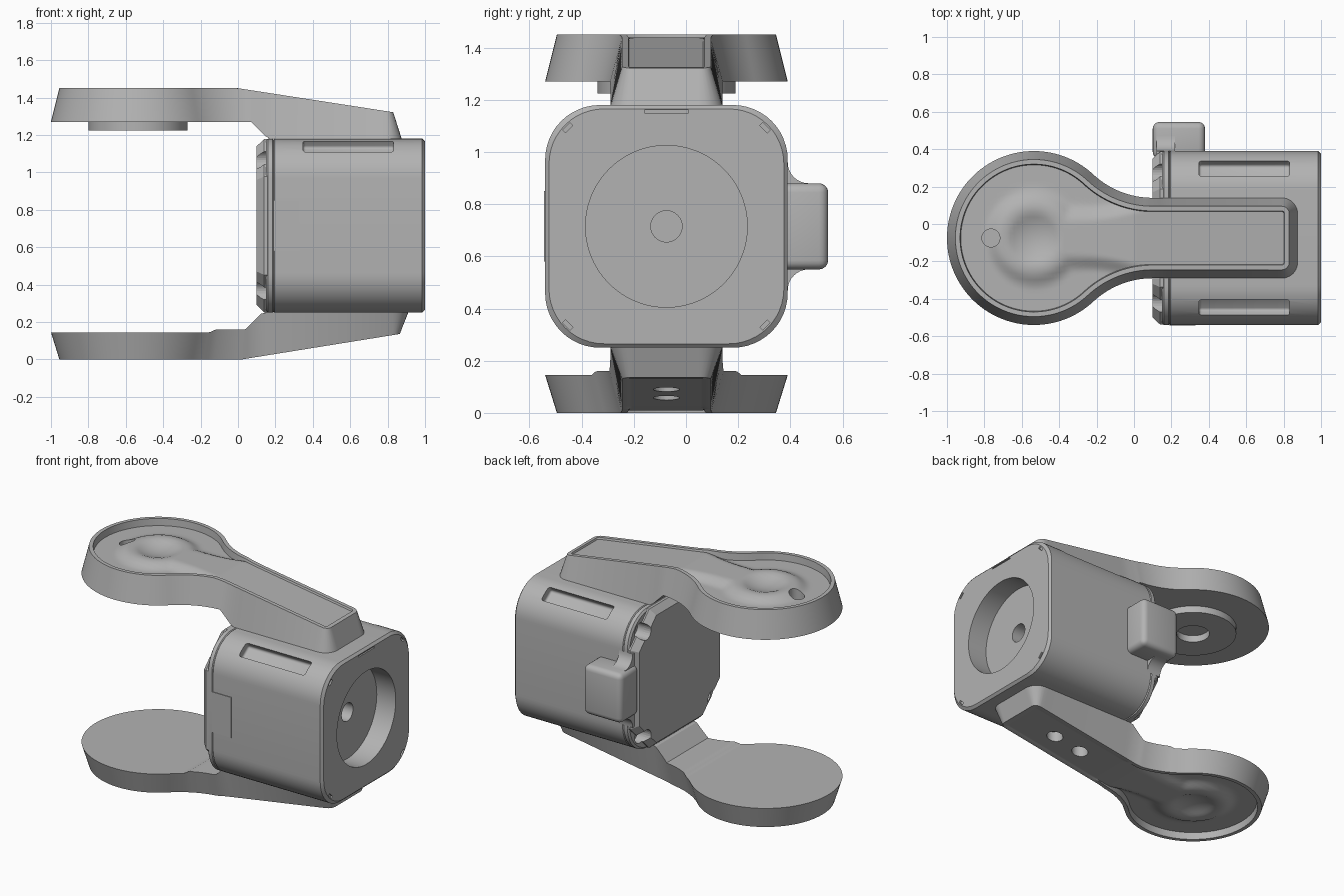
import bpy, bmesh
from math import pi, sin, cos, sqrt, acos, hypot, radians
from mathutils import Matrix, Vector

if "Cube" in bpy.data.objects:
    bpy.data.objects.remove(bpy.data.objects["Cube"])

grey = bpy.data.materials.new("machined grey")
grey.use_nodes = True
grey.diffuse_color = (0.45, 0.45, 0.45, 1)
grey.node_tree.nodes["Principled BSDF"].inputs["Base Color"].default_value = (0.45, 0.45, 0.45, 1)

CY, CZ = -0.075, 0.715      # axis of the housing
DISC_X = -0.535             # axis of the round arm heads


def finish(name, bm):
    bmesh.ops.remove_doubles(bm, verts=bm.verts, dist=1e-5)
    bmesh.ops.recalc_face_normals(bm, faces=bm.faces)
    mesh = bpy.data.meshes.new(name)
    bm.to_mesh(mesh)
    bm.free()
    mesh.materials.append(grey)
    ob = bpy.data.objects.new(name, mesh)
    bpy.context.collection.objects.link(ob)
    return ob


def smooth(ob, angle=30):
    bpy.ops.object.select_all(action='DESELECT')
    ob.select_set(True)
    bpy.context.view_layer.objects.active = ob
    bpy.ops.object.shade_smooth_by_angle(angle=radians(angle))


def loft(name, rings):
    """Skin rings of equal length and cap both ends."""
    bm = bmesh.new()
    rows = [[bm.verts.new(p) for p in r] for r in rings]
    n = len(rows[0])
    for a, b in zip(rows, rows[1:]):
        for i in range(n):
            bm.faces.new((a[i], a[(i + 1) % n], b[(i + 1) % n], b[i]))
    bm.faces.new(rows[0])
    bm.faces.new(rows[-1])
    return finish(name, bm)


def cylinder(name, centre, r, depth, axis='Z', seg=64):
    bm = bmesh.new()
    turn = Matrix.Rotation(pi / 2, 4, 'Y') if axis == 'X' else Matrix()
    bmesh.ops.create_cone(bm, cap_ends=True, segments=seg, radius1=r, radius2=r, depth=depth,
                          matrix=Matrix.Translation(centre) @ turn)
    return finish(name, bm)


def box(name, centre, size, tilt=0, bevel=0):
    bm = bmesh.new()
    bmesh.ops.create_cube(bm, size=1, matrix=Matrix.Translation(centre)
                          @ Matrix.Rotation(tilt, 4, 'X') @ Matrix.Diagonal((*size, 1)))
    if bevel:
        bmesh.ops.bevel(bm, geom=bm.edges[:], offset=bevel, segments=4, profile=0.5, affect='EDGES')
    return finish(name, bm)


def cut(ob, cutter):
    cutter.hide_render = True
    mod = ob.modifiers.new("cut", 'BOOLEAN')
    mod.operation, mod.solver, mod.object = 'DIFFERENCE', 'EXACT', cutter
    bpy.ops.object.select_all(action='DESELECT')
    bpy.context.view_layer.objects.active = ob
    bpy.ops.object.modifier_apply(modifier=mod.name)
    bpy.data.objects.remove(cutter)


def polyline(pts):
    def f(x):
        if x <= pts[0][0]:
            return pts[0][1]
        for (x0, y0), (x1, y1) in zip(pts, pts[1:]):
            if x <= x1:
                return y0 + (y1 - y0) * (x - x0) / (x1 - x0)
        (x0, y0), (x1, y1) = pts[-2:]
        return y0 + (y1 - y0) * (x - x0) / (x1 - x0)
    return f


def step(t):
    t = min(1, max(0, t))
    return t * t * (3 - 2 * t)


# Arms: round head, filleted neck, drafted sides, recessed outer face
def half_outline(d, end):
    R, W, F, C = 0.465, 0.215, 0.466, 0.085
    dx = sqrt((R + F) ** 2 - (W + F) ** 2)
    a, xc = acos(dx / (R + F)), DISC_X + dx
    pts = []
    for i in range(44):
        t = pi + (a - pi) * i / 43
        pts.append((DISC_X + (R - d) * cos(t), (R - d) * sin(t)))
    for i in range(1, 25):
        t = a + pi + (pi / 2 - a) * i / 24
        pts.append((xc + (F + d) * cos(t), W + F + (F + d) * sin(t)))
    for i in range(1, 30):
        pts.append((xc + (end - C - xc) * i / 29, W - d))
    for i in range(1, 7):
        t = pi / 2 * (1 - i / 6)
        pts.append((end - C + (C - d) * cos(t), W - C + (C - d) * sin(t)))
    return pts


def relief(x, y, neck_depth):
    """Depth of the outer face below its rim."""
    r = hypot(x - DISC_X, y)
    e = r - 0.18
    if x > DISC_X:
        e = min(e, abs(y) - 0.09 - 0.06 * step((x + 0.25) / 0.45))
    base = 0.012 + (neck_depth - 0.012) * step((x + 0.1) / 0.3)
    depth = base + 0.034 * step(e / 0.09) * (1 - step((x + 0.1) / 0.3))
    if r < 0.14:
        depth += 0.035 * (1 - (r / 0.14) ** 2)
    return depth


def arm(name, inner, outer, end, side, neck_depth):
    M = 28
    bm = bmesh.new()

    def grid(d, z):
        return [[bm.verts.new((x, CY + w * k, z(x, w * k))) for k in
                 (1 - 2 * j / M for j in range(M + 1))] for x, w in half_outline(d, end)]

    def rim(g):
        return [r[0] for r in g] + g[-1][1:-1] + [r[-1] for r in reversed(g)]

    def fill(g):
        for a, b in zip(g, g[1:]):
            for j in range(M):
                bm.faces.new((a[j], a[j + 1], b[j + 1], b[j]))

    def top(x, y):
        return outer(x)

    under = grid(0, lambda x, y: inner(x))
    floor = grid(0.074, lambda x, y: outer(x) - side * relief(x, y, neck_depth))
    fill(under)
    fill(floor)
    shoulder, lip = grid(0.045, top), grid(0.07, top)
    loops = [rim(under), rim(shoulder), rim(lip), rim(floor)]
    for a, b in zip(loops, loops[1:]):
        for i in range(len(a) - 1):
            bm.faces.new((a[i], a[i + 1], b[i + 1], b[i]))
    # Drop the unused middles of the two rim grids
    bmesh.ops.delete(bm, geom=[v for v in bm.verts if not v.link_faces], context='VERTS')
    return finish(name, bm)


upper = arm("upper_arm", polyline([(0.07, 1.27), (0.16, 1.18), (1, 1.18)]),
            polyline([(0, 1.45), (0.84, 1.32)]), 0.875, 1, 0.012)
cut(upper, cylinder("pin_cutter", (-0.765, CY, 1.42), 0.048, 0.12))
lower = arm("lower_arm", polyline([(-0.15, 0.145), (-0.12, 0.16), (0.04, 0.16), (0.13, 0.25), (1, 0.25)]),
            polyline([(0.02, 0), (0.89, 0.14)]), 0.91, -1, 0.001)
for x in (0.37, 0.57):
    cut(lower, cylinder("bolt_cutter", (x, CY, 0.07), 0.05, 0.16, seg=32))
smooth(upper)
smooth(lower)

# Clamp washer beneath the upper head
washer = cylinder("clamp_washer", (DISC_X, CY, 1.25), 0.265, 0.05)
cut(washer, cylinder("washer_cutter", (DISC_X, CY, 1.25), 0.10, 0.2))
smooth(washer)


# Housing: rounded square extruded along x
def rounded(x, h, r=0.21):
    pts = []
    for q, (sy, sz) in enumerate([(1, 1), (-1, 1), (-1, -1), (1, -1)]):
        for i in range(13):
            t = pi / 2 * (q + i / 12)
            pts.append((x, CY + sy * (h - r) + r * cos(t), CZ + sz * (h - r) + r * sin(t)))
    return pts


def octagon(x, h, c=0.2):
    k = h - c
    return [(x, CY + y, CZ + z) for y, z in
            [(h, k), (k, h), (-k, h), (-h, k), (-h, -k), (-k, -h), (k, -h), (h, -k)]]


housing = loft("housing", [rounded(0.15, 0.455), rounded(0.16, 0.465), rounded(0.185, 0.465),
                           rounded(0.19, 0.46), rounded(0.195, 0.465), rounded(0.985, 0.465),
                           rounded(1.0, 0.45)])
back_plate = loft("back_plate", [octagon(0.16, 0.463), octagon(0.14, 0.463), octagon(0.1, 0.425, 0.18)])
cut(housing, cylinder("bore_cutter", (1.0, CY, CZ), 0.31, 0.28, 'X', 96))
cut(housing, cylinder("shaft_cutter", (0.86, CY, CZ), 0.06, 0.3, 'X', 32))
for sy in (-1, 1):
    # Long slots on the upper corners
    tilt = -sy * radians(36)
    cut(housing, box("slot_cutter", (0.59, CY + sy * 0.365, CZ + 0.415), (0.485, 0.1, 0.07), tilt, 0.015))
    for sz in (-1, 1):
        cut(housing, box("mark_cutter", (1.0, CY + sy * 0.378, CZ + sz * 0.378), (0.02, 0.04, 0.016),
                         -sy * sz * pi / 4))
        for part in (housing, back_plate):
            cut(part, cylinder("screw_cutter", (0.14, CY + sy * 0.35, CZ + sz * 0.35), 0.05, 0.12, 'X', 24))
cut(housing, box("notch_cutter", (1.0, CY, CZ + 0.44), (0.02, 0.17, 0.01)))
smooth(housing)

# Side cover plate
box("side_cover", (0.26, CY - 0.465, CZ), (0.14, 0.008, 0.27))

# Cable connector with flared foot
smooth(box("connector", (0.24, 0.4475, CZ), (0.28, 0.195, 0.33), 0, 0.035))
flare = []
for s in (1, -1):
    arc = [(0.47 - 0.08 * cos(t), s * (0.245 - 0.08 * sin(t))) for t in (pi / 2 * i / 8 for i in range(9))]
    arc = [(0.37, s * 0.245)] + arc
    flare += arc if s == 1 else arc[::-1]
smooth(loft("connector_foot", [[(x, y, CZ + z) for y, z in flare] for x in (0.12, 0.22)]))
